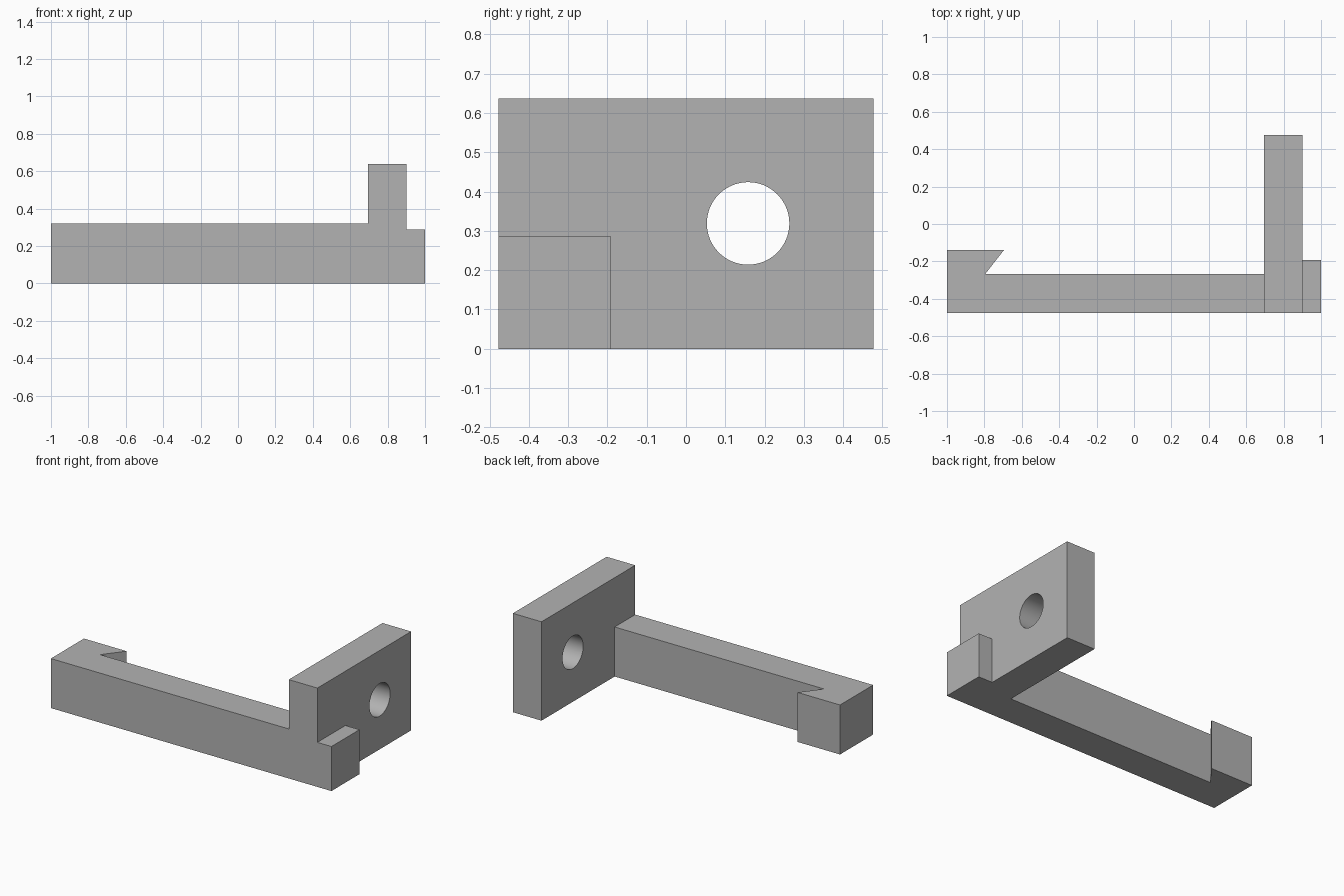
import bpy
import bmesh
import math

if "Cube" in bpy.data.objects:
    bpy.data.objects.remove(bpy.data.objects["Cube"], do_unlink=True)

FRONT, BACK = -0.477, 0.477
PLATE_IN, PLATE_OUT = 0.696, 0.9
ARM_BACK = -0.268
ARM_H, PLATE_H, TAB_H = 0.319, 0.637, 0.287

grey = bpy.data.materials.new("plain grey")
grey.use_nodes = True
colour = (0.45, 0.45, 0.45, 1)
grey.diffuse_color = colour
grey.node_tree.nodes["Principled BSDF"].inputs["Base Color"].default_value = colour


def prism(name, outline, height):
    """Extrude a plan outline upward from the ground."""
    bm = bmesh.new()
    base = bm.faces.new([bm.verts.new((x, y, 0)) for x, y in outline])
    top = bmesh.ops.extrude_face_region(bm, geom=[base])["geom"]
    verts = [v for v in top if isinstance(v, bmesh.types.BMVert)]
    bmesh.ops.translate(bm, verts=verts, vec=(0, 0, height))
    bmesh.ops.recalc_face_normals(bm, faces=bm.faces)
    mesh = bpy.data.meshes.new(name)
    bm.to_mesh(mesh)
    bm.free()
    mesh.materials.append(grey)
    obj = bpy.data.objects.new(name, mesh)
    bpy.context.collection.objects.link(obj)
    return obj


def block(name, x0, x1, y0, y1, height):
    return prism(name, [(x0, y0), (x1, y0), (x1, y1), (x0, y1)], height)


def combine(target, other, operation):
    """Apply a boolean and discard the second shape."""
    mod = target.modifiers.new(operation.lower(), "BOOLEAN")
    mod.operation = operation
    mod.solver = "EXACT"
    mod.object = other
    bpy.context.view_layer.objects.active = target
    bpy.ops.object.modifier_apply(modifier=mod.name)
    bpy.data.objects.remove(other, do_unlink=True)


# Upright plate
bracket = block("hooked_bracket", PLATE_IN, PLATE_OUT, FRONT, BACK, PLATE_H)

# Long arm with its undercut hook
arm = prism("hooked_arm", [
    (-1, FRONT), (0.8, FRONT), (0.8, ARM_BACK), (-0.796, ARM_BACK),
    (-0.696, -0.14), (-1, -0.14)], ARM_H)
combine(bracket, arm, "UNION")

# Small tab on the outer side of the plate
tab = block("outer_tab", 0.85, 1, FRONT, -0.192, TAB_H)
combine(bracket, tab, "UNION")

# Round hole through the plate
bpy.ops.mesh.primitive_cylinder_add(
    vertices=64, radius=0.105, depth=0.5,
    location=(0.8, 0.158, 0.319), rotation=(0, math.pi / 2, 0))
hole = bpy.context.object
hole.name = "hole_cutter"
hole.hide_render = True
hole.data.materials.append(grey)
combine(bracket, hole, "DIFFERENCE")

# Smooth hole wall, crisp edges elsewhere
bpy.ops.object.select_all(action="DESELECT")
bracket.select_set(True)
bpy.context.view_layer.objects.active = bracket
bpy.ops.object.shade_smooth_by_angle(angle=math.radians(30))
